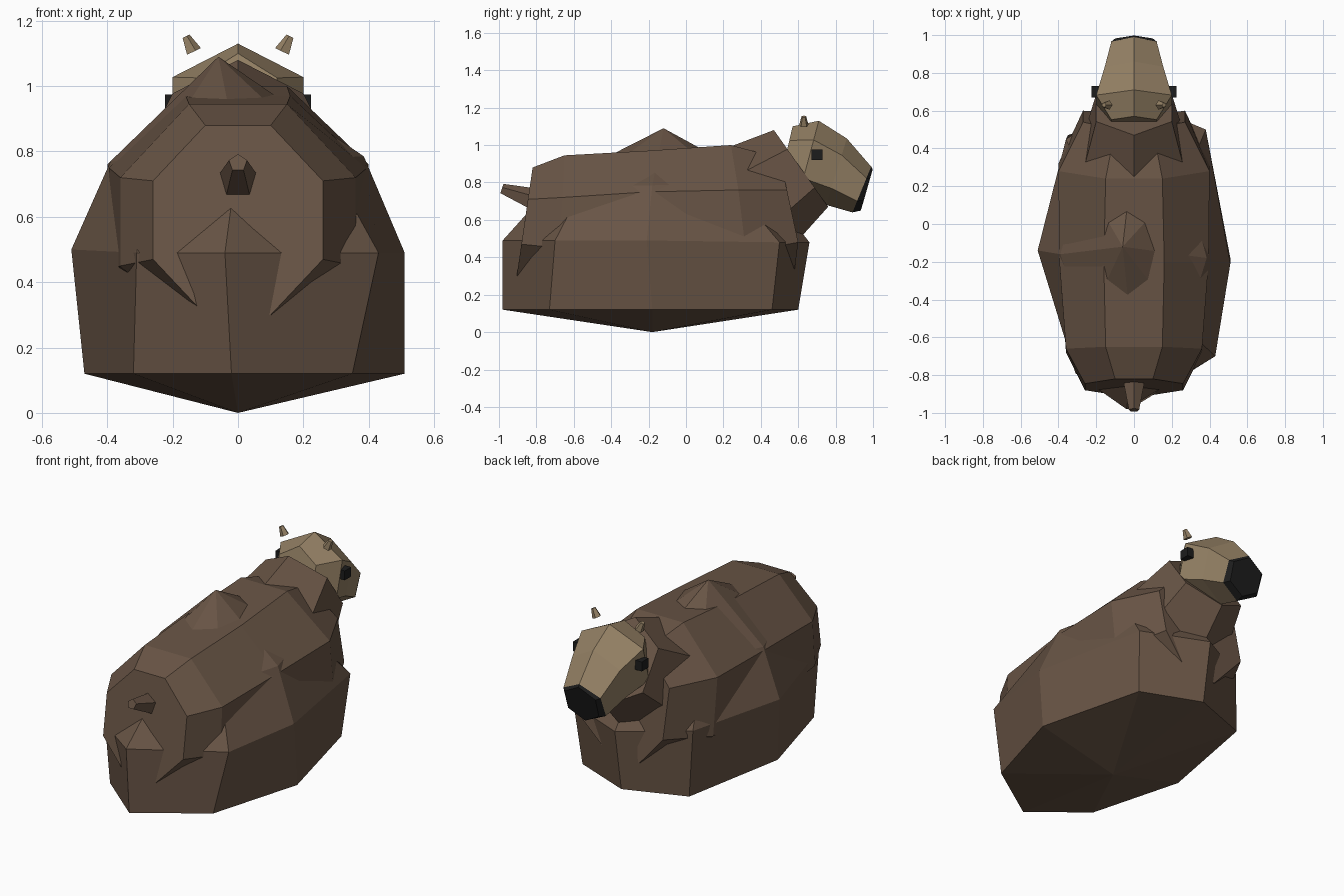
import bpy, bmesh
from math import sin, cos, pi
from mathutils import Vector

if "Cube" in bpy.data.objects:
    bpy.data.objects.remove(bpy.data.objects["Cube"])


def material(name, rgb):
    m = bpy.data.materials.new(name)
    m.diffuse_color = (*rgb, 1)
    m.use_nodes = True
    m.node_tree.nodes["Principled BSDF"].inputs["Base Color"].default_value = m.diffuse_color
    return m


FUR = material("brown_fur", (0.14, 0.09, 0.06))
FACE = material("tan_face", (0.30, 0.22, 0.13))
DARK = material("dark", (0.012, 0.012, 0.012))


def loft(name, rings, mat):
    """Skin a list of rings; a ring of one point is a pole."""
    bm = bmesh.new()
    rows = [[bm.verts.new(p) for p in r] for r in rings]
    for a, b in zip(rows, rows[1:]):
        n = max(len(a), len(b))
        for i in range(n):
            j = (i + 1) % n
            if len(a) == 1:
                bm.faces.new((a[0], b[i], b[j]))
            elif len(b) == 1:
                bm.faces.new((a[i], a[j], b[0]))
            else:
                bm.faces.new((a[i], a[j], b[j], b[i]))
    for r in (rows[0], rows[-1]):
        if len(r) > 2:
            bm.faces.new(r)
    bmesh.ops.recalc_face_normals(bm, faces=bm.faces[:])
    me = bpy.data.meshes.new(name)
    bm.to_mesh(me)
    bm.free()
    me.materials.append(mat)
    ob = bpy.data.objects.new(name, me)
    bpy.context.collection.objects.link(ob)
    return ob


def hex_ring(top, bottom, hw):
    """Point-up hexagon from (y, z) top and bottom points and a half width."""
    t, b = Vector((0, *top)), Vector((0, *bottom))
    x = Vector((hw, 0, 0))
    u, l = t.lerp(b, 0.25), t.lerp(b, 0.75)
    return [t, u + x, l + x, b, l - x, u - x]


def oct_ring(a, b, levels):
    """Octagon: half widths a (top/bottom) and b (sides), four (y, z) levels."""
    right = [(w, y, z) for w, (y, z) in zip((a, b, b, a), levels)]
    return right + [(-x, y, z) for x, y, z in reversed(right)]


def tube(name, p0, p1, r0, r1, sides, mat):
    """Tapered prism between two points."""
    p0, p1 = Vector(p0), Vector(p1)
    q = (p1 - p0).to_track_quat('Z', 'Y')
    rings = [[p + q @ Vector((r * sin(2 * pi * i / sides), r * cos(2 * pi * i / sides), 0))
              for i in range(sides)] for p, r in ((p0, r0), (p1, r1))]
    return loft(name, rings, mat)


# Barrel body: octagonal sections from rump to chest
loft("body", [
    oct_ring(.10, .26, [(-.82, .88), (-.845, .71), (-.88, .47), (-.905, .30)]),
    oct_ring(.15, .36, [(-.65, .945), (-.66, .72), (-.68, .45), (-.70, .25)]),
    oct_ring(.16, .395, [(-.20, .97), (-.20, .75), (-.20, .43), (-.20, .22)]),
    oct_ring(.15, .40, [(.24, 1.0), (.28, .76), (.32, .43), (.30, .25)]),
    oct_ring(.10, .27, [(.50, .93), (.54, .76), (.60, .48), (.575, .29)]),
], FUR)

# Long shaggy coat: uneven eight-sided blob that hangs to the ground
loft("shaggy_coat", [
    [(0, -.18, 0)],
    [(.51, -.18, .12), (.35, .46, .12), (0, .60, .12), (-.35, .47, .12),
     (-.47, -.18, .12), (-.32, -.73, .12), (-.02, -.98, .12), (.35, -.73, .12)],
    [(.51, -.21, .49), (.38, .50, .48), (0, .66, .48), (-.36, .45, .50),
     (-.51, -.14, .50), (-.31, -.79, .49), (-.04, -.98, .49), (.43, -.70, .49)],
    [(.385, -.18, .785), (.27, .24, .79), (0, .41, .80), (-.27, .24, .79),
     (-.39, -.16, .77), (-.26, -.55, .78), (0, -.71, .79), (.27, -.55, .78)],
    [(-.06, -.12, 1.09)],
], FUR)

# Neck
loft("neck", [hex_ring((.10, .94), (.50, .38), .29),
              hex_ring((.47, 1.08), (.76, .67), .20)], FUR)

# Head and muzzle
loft("head", [hex_ring((.57, 1.10), (.50, .80), .12),
              hex_ring((.71, 1.13), (.60, .72), .20),
              hex_ring((.86, 1.035), (.75, .68), .155),
              hex_ring((.99, .885), (.89, .64), .12)], FACE)
loft("nose", [hex_ring((.99, .885), (.89, .64), .121),
              hex_ring((.998, .87), (.935, .65), .10)], DARK)

# Eyes and horn stubs, mirrored
for side, s in (("left", -1), ("right", 1)):
    box = [[(s * x, y, z) for y, z in ((.67, .92), (.73, .92), (.73, .975), (.67, .975))]
           for x in (.18, .224)]
    loft(side + "_eye", box, DARK)
    tube(side + "_horn", (s * .137, .63, 1.105), (s * .16, .63, 1.152), .026, .013, 5, FACE)

# Tail
tube("tail", (0, -.81, .705), (0, -.985, .765), .065, .029, 5, FUR)
